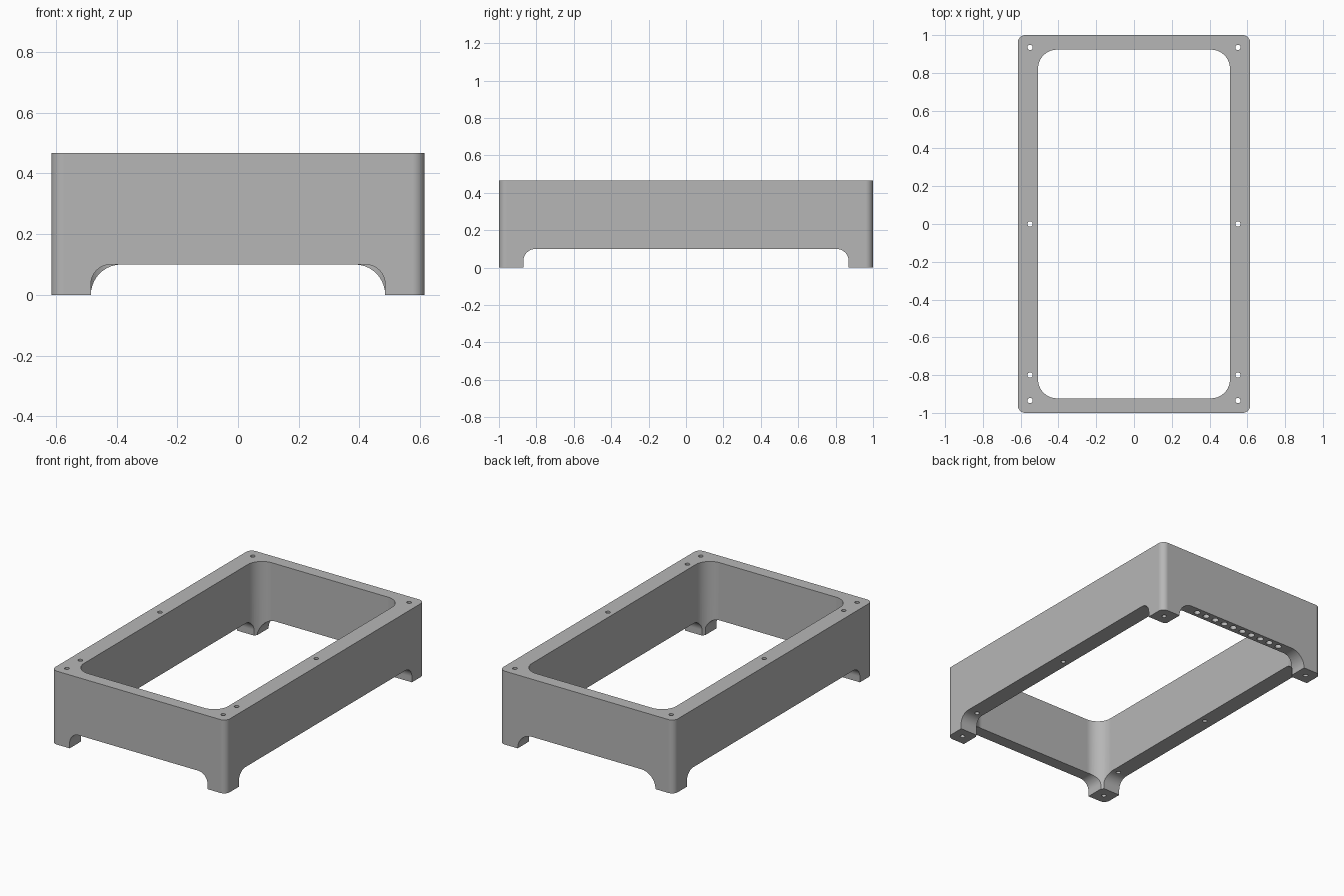
import bpy
import bmesh
from math import sin, cos, pi, radians
from mathutils import Matrix, Vector

cube = bpy.data.objects.get("Cube")
if cube:
    bpy.data.objects.remove(cube, do_unlink=True)

HALF_X, HALF_Y, HEIGHT = 0.615, 1.0, 0.467
FOOT_X, FOOT_Y, CLEARANCE = 0.485, 0.87, 0.1

grey = bpy.data.materials.new("plain grey")
grey.use_nodes = True
grey.diffuse_color = (0.47, 0.47, 0.47, 1)
grey.node_tree.nodes["Principled BSDF"].inputs["Base Color"].default_value = grey.diffuse_color


def rounded_rect(u0, u1, v0, v1, radii, steps=10):
    """Outline with radii for bottom left, bottom right, top right, top left."""
    corners = [(u0, v0, 1, 1), (u1, v0, -1, 1), (u1, v1, -1, -1), (u0, v1, 1, -1)]
    points = []
    for i, ((u, v, su, sv), r) in enumerate(zip(corners, radii)):
        if r == 0:
            points.append((u, v))
            continue
        for k in range(steps + 1):
            a = pi + (i + k / steps) * pi / 2
            points.append((u + su * r + r * cos(a), v + sv * r + r * sin(a)))
    return points


def prism(name, outline, axis, low, high):
    """Extrude a flat outline along the given axis."""
    place = {"x": lambda u, v: (low, u, v),
             "y": lambda u, v: (u, low, v),
             "z": lambda u, v: (u, v, low)}[axis]
    step = Vector([(high - low) * (axis == a) for a in "xyz"])
    bm = bmesh.new()
    face = bm.faces.new([bm.verts.new(place(u, v)) for u, v in outline])
    grown = bmesh.ops.extrude_face_region(bm, geom=[face])
    moved = [g for g in grown["geom"] if isinstance(g, bmesh.types.BMVert)]
    bmesh.ops.translate(bm, verts=moved, vec=step)
    return finish(name, bm)


def drills(name, spots, radius, low, high):
    """Several upright cylinders in one mesh."""
    bm = bmesh.new()
    for x, y in spots:
        bmesh.ops.create_cone(bm, cap_ends=True, segments=24, radius1=radius,
                              radius2=radius, depth=high - low,
                              matrix=Matrix.Translation((x, y, (low + high) / 2)))
    return finish(name, bm)


def finish(name, bm):
    bmesh.ops.recalc_face_normals(bm, faces=bm.faces[:])
    mesh = bpy.data.meshes.new(name)
    bm.to_mesh(mesh)
    bm.free()
    mesh.materials.append(grey)
    obj = bpy.data.objects.new(name, mesh)
    bpy.context.collection.objects.link(obj)
    return obj


# Outer body
body = prism("frame_body", rounded_rect(-HALF_X, HALF_X, -HALF_Y, HALF_Y, [0.04] * 4),
             "z", 0, HEIGHT)

# Central opening, arches between the feet, screw holes and vent holes
screws = [(sx * 0.55, y) for sx in (-1, 1) for y in (-0.935, -0.8, 0, 0.935)]
vents = [(-0.315 + 0.07 * i, 0.962) for i in range(10)]
front_arch = rounded_rect(-FOOT_X, FOOT_X, -0.1, CLEARANCE, [0, 0, 0.065, 0.065])
back_arch = rounded_rect(-FOOT_X, FOOT_X, -0.1, CLEARANCE, [0, 0, 0.1, 0.1])
side_arch = rounded_rect(-FOOT_Y, FOOT_Y, -0.1, CLEARANCE, [0, 0, 0.065, 0.065])
cutters = [
    prism("opening_cutter", rounded_rect(-0.508, 0.508, -0.923, 0.923, [0.1] * 4),
          "z", -0.2, HEIGHT + 0.2),
    prism("front_arch_cutter", front_arch, "y", -1.2, -0.8),
    prism("back_arch_cutter", back_arch, "y", 0.8, 1.2),
    prism("side_arch_cutter", side_arch, "x", -1, 1),
    drills("screw_hole_cutter", screws, 0.014, -0.2, HEIGHT + 0.2),
    drills("vent_hole_cutter", vents, 0.02, 0, 0.25),
]

bpy.ops.object.select_all(action="DESELECT")
bpy.context.view_layer.objects.active = body
body.select_set(True)
for cutter in cutters:
    cutter.hide_render = True
    cut = body.modifiers.new(cutter.name, "BOOLEAN")
    cut.operation = "DIFFERENCE"
    cut.solver = "EXACT"
    cut.object = cutter
    bpy.ops.object.modifier_apply(modifier=cut.name)
    bpy.data.objects.remove(cutter, do_unlink=True)

# Smooth rounded corners, flat walls
bpy.ops.object.shade_smooth_by_angle(angle=radians(30))
weighted = body.modifiers.new("flat walls", "WEIGHTED_NORMAL")
weighted.keep_sharp = True
